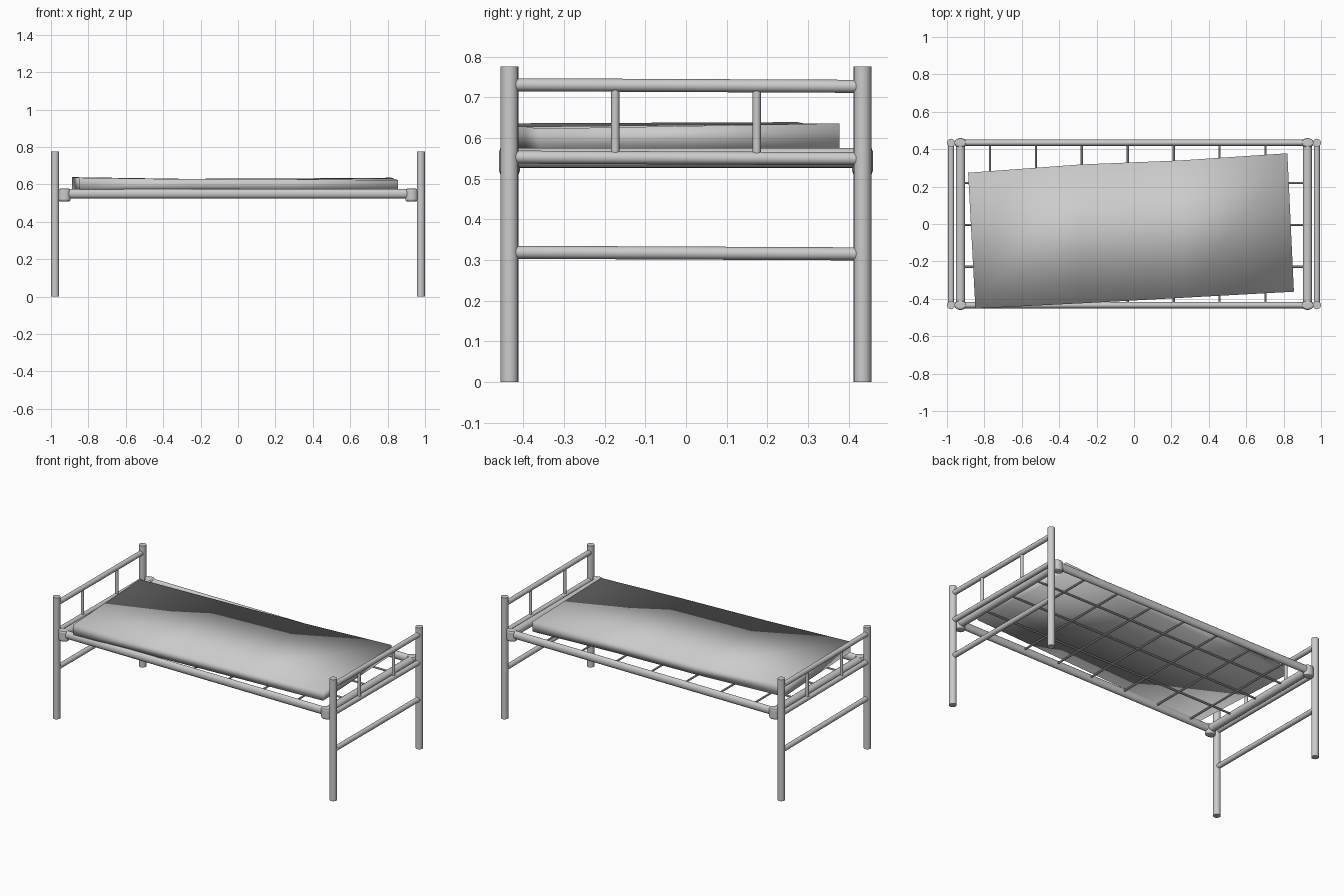
import bpy, bmesh, math
from mathutils import Vector, Matrix

if "Cube" in bpy.data.objects:
    bpy.data.objects.remove(bpy.data.objects["Cube"])


def finish(ob, angle=40):
    bpy.ops.object.select_all(action='DESELECT')
    ob.select_set(True)
    bpy.context.view_layer.objects.active = ob
    bpy.ops.object.shade_smooth_by_angle(angle=math.radians(angle))


def tube(name, a, b, r, sides=16, flat=1.0):
    """Cylinder from a to b; flat squeezes its local x (horizontal) width."""
    a, b = Vector(a), Vector(b)
    d = b - a
    bm = bmesh.new()
    bmesh.ops.create_cone(bm, cap_ends=True, segments=sides, radius1=r, radius2=r, depth=d.length)
    z = d.normalized()
    x = Vector((1, 0, 0)) if abs(z.z) > 0.9 else Vector((0, 0, 1)).cross(z).normalized()
    y = z.cross(x)
    rot = Matrix((x, y, z)).transposed().to_4x4()
    bm.transform(Matrix.Translation((a + b) / 2) @ rot @ Matrix.Diagonal((flat, 1, 1, 1)))
    me = bpy.data.meshes.new(name)
    bm.to_mesh(me)
    bm.free()
    ob = bpy.data.objects.new(name, me)
    bpy.context.collection.objects.link(ob)
    finish(ob)
    return ob


PX, PY = 0.978, 0.434      # leg positions
FX, FZ = 0.928, 0.551      # bed frame end position and height

for sx, end in ((-1, "left"), (1, "right")):
    x = sx * PX
    # end frame: legs, horizontal rails, short bars
    for sy, side in ((-1, "front"), (1, "back")):
        tube(f"{end}_{side}_leg", (x, sy * PY, 0), (x, sy * PY, 0.776), 0.022)
        tube(f"{end}_{side}_end_bar", (x, sy * 0.174, 0.55), (x, sy * 0.174, 0.727), 0.01, 10)
    for part, z in (("top", 0.729), ("middle", 0.551), ("lower", 0.317)):
        tube(f"{end}_{part}_rail", (x, -0.43, z + 0.002), (x, 0.43, z - 0.002), 0.016, 12)

    # bed frame cross tube
    tube(f"{end}_frame_tube", (sx * FX, -PY, FZ), (sx * FX, PY, FZ), 0.025)

    # corner sockets, tapered at the bottom
    for sy, side in ((-1, "front"), (1, "back")):
        ob = tube(f"{end}_{side}_socket", (sx * FX, sy * PY, 0.508), (sx * FX, sy * PY, 0.578),
                  0.033, 16)
        for v in ob.data.vertices:
            v.co.y = sy * PY + (v.co.y - sy * PY) * 0.78
        bm = bmesh.new()
        bm.from_mesh(ob.data)
        rims = [e for e in bm.edges if abs(e.verts[0].co.z - e.verts[1].co.z) < 1e-4]
        bmesh.ops.bevel(bm, geom=rims, offset=0.011, segments=2, profile=0.5, affect='EDGES')
        bm.to_mesh(ob.data)
        bm.free()
        finish(ob)

# long frame tubes
for sy, side in ((-1, "front"), (1, "back")):
    tube(f"{side}_frame_tube", (-FX, sy * PY, FZ), (FX, sy * PY, FZ), 0.025, 16, flat=0.72)

# support wires
for i in range(7):
    x = -0.77 + i * 0.2455
    tube(f"cross_wire_{i + 1}", (x, -PY, 0.553), (x, PY, 0.553), 0.006, 8)
for i, y in enumerate((-0.229, -0.005, 0.219)):
    tube(f"long_wire_{i + 1}", (-FX, y, 0.553), (FX, y, 0.553), 0.006, 8)

# mattress: thin, slightly skewed and sagging, fully smooth shaded
front = [(-0.848, -0.452, 0.636), (-0.28, -0.424, 0.628), (0.27, -0.394, 0.628), (0.855, -0.362, 0.623)]
back = [(-0.887, 0.274, 0.639), (-0.29, 0.318, 0.630), (0.25, 0.340, 0.632), (0.82, 0.378, 0.636)]
bm = bmesh.new()
rings = []
for f, b in zip(front, back):
    pts = [(f[0], f[1], 0.572), f, b, (b[0], b[1], 0.572)]
    rings.append([bm.verts.new(p) for p in pts])
for r0, r1 in zip(rings, rings[1:]):
    for j in range(4):
        k = (j + 1) % 4
        bm.faces.new((r0[j], r0[k], r1[k], r1[j]))
bm.faces.new(rings[0])
bm.faces.new(rings[-1])
bmesh.ops.recalc_face_normals(bm, faces=bm.faces)
for f in bm.faces:
    f.smooth = True
me = bpy.data.meshes.new("mattress")
bm.to_mesh(me)
bm.free()
bpy.context.collection.objects.link(bpy.data.objects.new("mattress", me))
